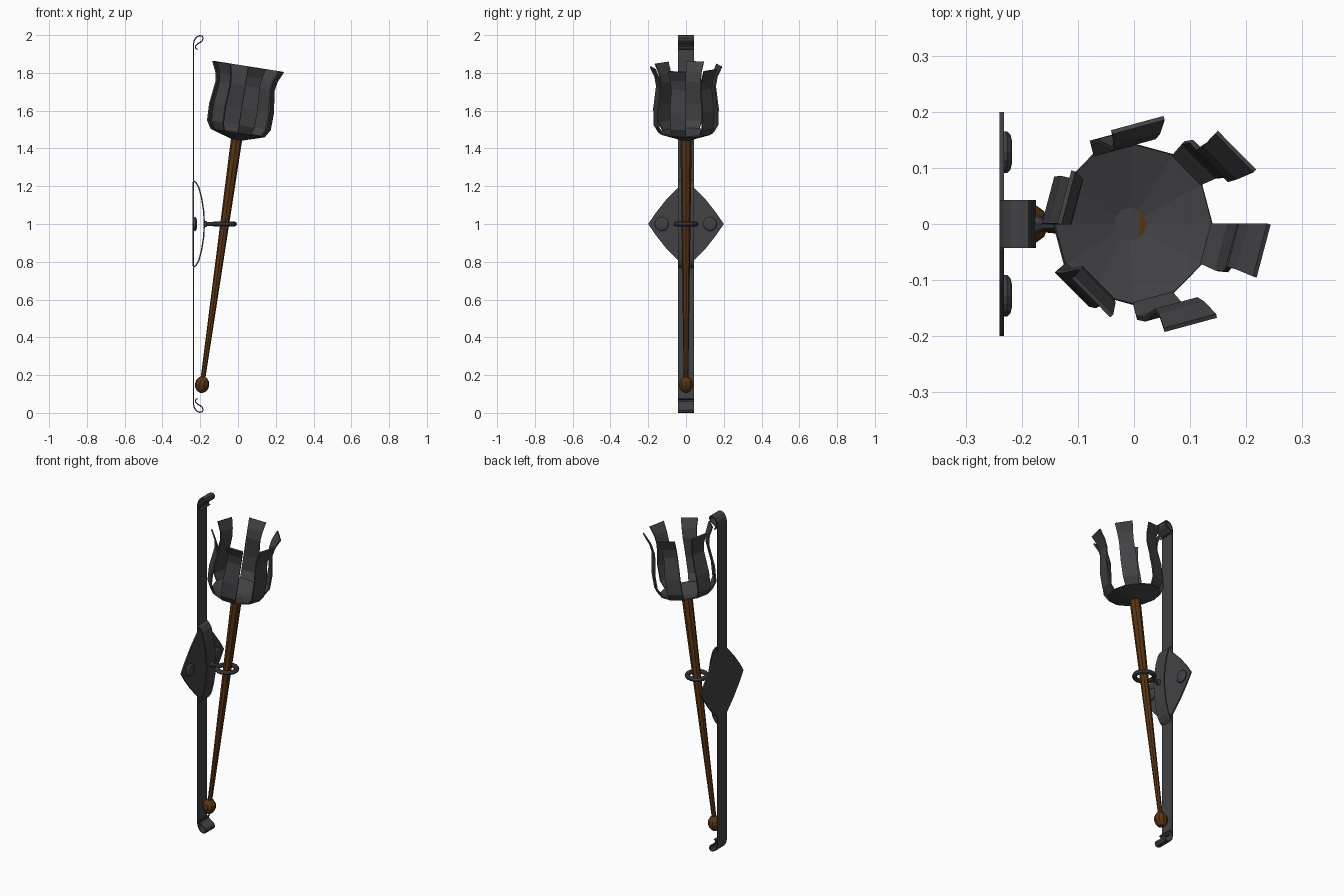
import bpy, bmesh, math
from mathutils import Vector, Matrix

if "Cube" in bpy.data.objects:
    bpy.data.objects.remove(bpy.data.objects["Cube"])


def material(name, rgb):
    m = bpy.data.materials.new(name)
    m.diffuse_color = (*rgb, 1)
    m.use_nodes = True
    m.node_tree.nodes["Principled BSDF"].inputs["Base Color"].default_value = m.diffuse_color
    return m


IRON = material("dark_iron", (0.055, 0.055, 0.06))
WOOD = material("brown_wood", (0.10, 0.035, 0.007))


def finish(name, bm, mat, thick=0, offset=0):
    bmesh.ops.recalc_face_normals(bm, faces=bm.faces[:])
    me = bpy.data.meshes.new(name)
    bm.to_mesh(me)
    bm.free()
    me.materials.append(mat)
    ob = bpy.data.objects.new(name, me)
    bpy.context.collection.objects.link(ob)
    if thick:
        s = ob.modifiers.new("thickness", 'SOLIDIFY')
        s.thickness, s.offset, s.use_even_offset = thick, offset, True
    return ob


def ribbon(name, path, half, thick):
    bm = bmesh.new()
    rows = [[bm.verts.new((x, y, z)) for y in (-half, half)] for x, z in path]
    for a, b in zip(rows, rows[1:]):
        bm.faces.new((a[0], a[1], b[1], b[0]))
    return finish(name, bm, IRON, thick)


def lathe(name, profile, sides, mat, matrix=Matrix(), keep=lambda i: True, thick=0):
    bm = bmesh.new()
    rings = [[bm.verts.new(matrix @ Vector((r * math.cos(2 * math.pi * i / sides),
                                            r * math.sin(2 * math.pi * i / sides), h)))
              for i in range(sides)] for r, h in profile]
    for a, b in zip(rings, rings[1:]):
        for i in range(sides):
            if keep(i):
                j = (i + 1) % sides
                bm.faces.new((a[i], a[j], b[j], b[i]))
    if keep(0) and keep(1):
        bm.faces.new(rings[0])
        if not thick:
            bm.faces.new(rings[-1])
    bmesh.ops.delete(bm, geom=[v for v in bm.verts if not v.link_faces], context='VERTS')
    return finish(name, bm, mat, thick)


def mirrored(half):
    return half + [(x, 2 - z) for x, z in reversed(half) if abs(z - 1) > 1e-6]


# Wall strip with a scroll at each end
scroll = [(-.214, 1.924), (-.224, 1.930), (-.225, 1.942), (-.216, 1.952), (-.200, 1.961),
          (-.188, 1.972), (-.185, 1.985), (-.190, 1.995), (-.204, 1.997), (-.219, 1.990),
          (-.231, 1.974), (-.2365, 1.950)]
ribbon("wall_strip", mirrored(scroll), .043, .006)

# Bowed strap in the middle
bow = [(-.237, 1.23), (-.222, 1.218), (-.208, 1.195), (-.193, 1.14), (-.182, 1.07), (-.178, 1.0)]
ribbon("bowed_strap", mirrored(bow), .043, .007)

# Diamond back plate
quarter = [(.2, 1.0), (.163, 1.055), (.108, 1.125), (.045, 1.19), (0, 1.222)]
top = quarter + [(-y, z) for y, z in reversed(quarter[:-1])]
bm = bmesh.new()
bm.faces.new([bm.verts.new((-.236, y, z)) for y, z in top + [(y, 2 - z) for y, z in top[-2:0:-1]]])
finish("back_plate", bm, IRON, .008)

# Rivets
for side, label in ((-1, "left"), (1, "right")):
    m = Matrix.Translation((-.238, side * .128, 1)) @ Matrix.Rotation(math.pi / 2, 4, 'Y')
    lathe("rivet_" + label, [(.037, 0), (.037, .012), (.031, .018), (.018, .021)], 16, IRON, m)

# Holder ring and its stem
bpy.ops.mesh.primitive_torus_add(location=(-.073, 0, 1), major_radius=.054, minor_radius=.013,
                                 major_segments=20, minor_segments=8)
ring = bpy.context.object
ring.name = "holder_ring"
ring.data.materials.append(IRON)
m = Matrix.Translation((-.18, 0, 1)) @ Matrix.Rotation(math.pi / 2, 4, 'Y')
lathe("ring_stem", [(.018, 0), (.017, .008), (.010, .02), (.010, .055)], 8, IRON, m)

# Tilted torch handle
foot = Vector((-.19, 0, .15))
tilt = Matrix.Rotation(math.radians(8), 4, 'Y')
lathe("torch_handle", [(.012, 0), (.030, 1.316)], 8, WOOD, Matrix.Translation(foot) @ tilt)

# Pommel at the foot
ball = [(.004, -.045), (.022, -.037), (.034, -.02), (.038, 0), (.034, .02), (.022, .037), (.004, .045)]
lathe("pommel", ball, 10, WOOD, Matrix.Translation(foot) @ tilt)

# Cup dish and six flared petals
cup = Matrix.Translation((-.007, 0, 1.45)) @ Matrix.Rotation(math.radians(9), 4, 'Y')
lathe("cup_dish", [(.03, 0), (.143, .035)], 12, IRON, cup, thick=.007)
petal = [(.143, .035), (.167, .075), (.170, .165), (.164, .21), (.155, .285), (.164, .335), (.189, .388)]
lathe("cup_petals", petal, 12, IRON, cup, keep=lambda i: i % 2 == 1, thick=.008)
